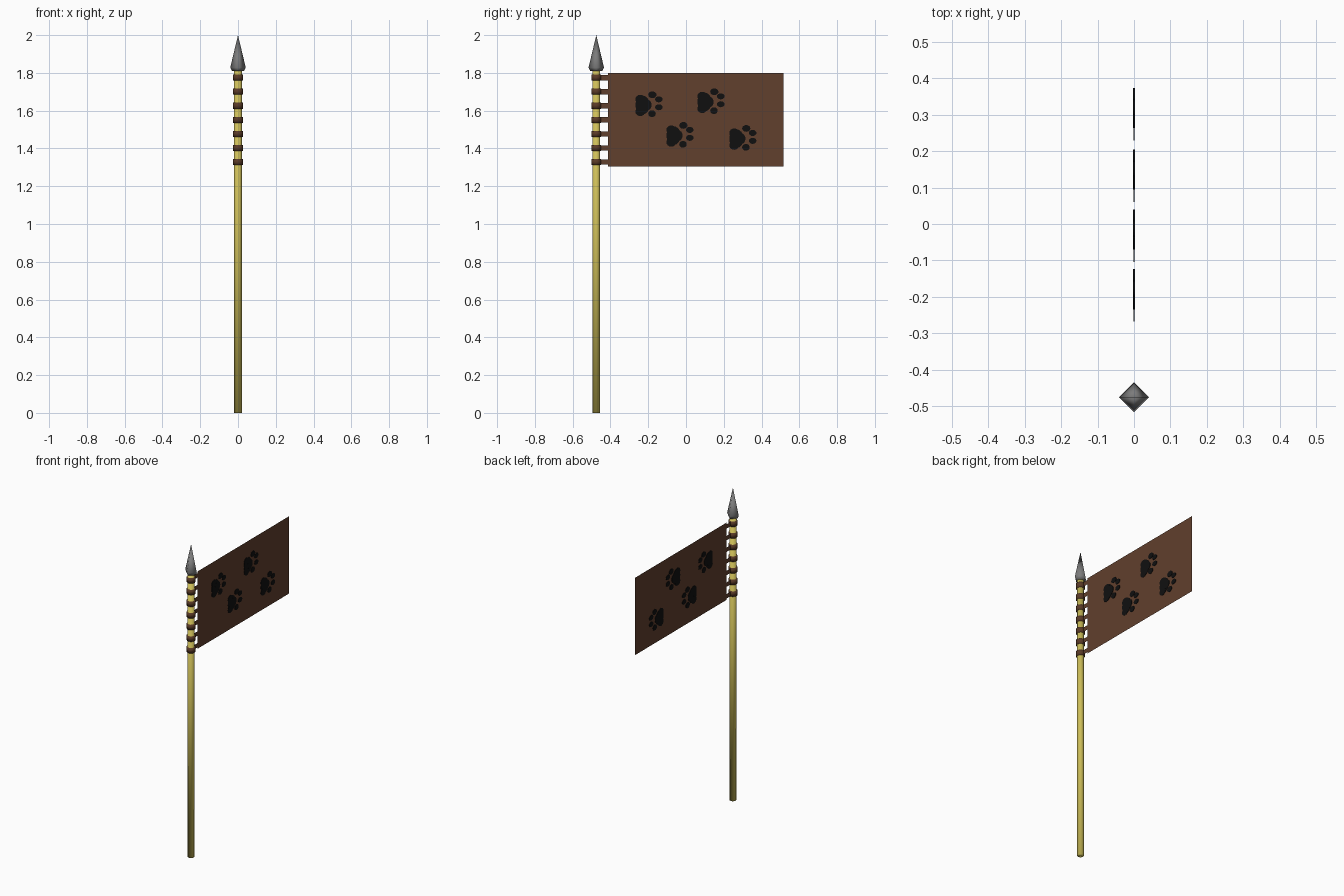
import bpy, bmesh, math
from mathutils import Vector

if "Cube" in bpy.data.objects:
    bpy.data.objects.remove(bpy.data.objects["Cube"])

POLE_Y = -0.475


def material(name, rgb):
    m = bpy.data.materials.new(name)
    m.diffuse_color = (*rgb, 1)
    m.use_nodes = True
    m.node_tree.nodes["Principled BSDF"].inputs["Base Color"].default_value = m.diffuse_color
    return m


WOOD = material("yellow wood", (0.62, 0.52, 0.10))
CLOTH = material("brown cloth", (0.12, 0.05, 0.026))
STRAP = material("dark brown strap", (0.10, 0.042, 0.02))
STEEL = material("grey steel", (0.20, 0.20, 0.20))
BLACK = material("black paint", (0.005, 0.005, 0.005))


def finish(name, bm, mat, smooth=False):
    bmesh.ops.recalc_face_normals(bm, faces=bm.faces[:])
    for f in bm.faces:
        f.smooth = smooth
    me = bpy.data.meshes.new(name)
    bm.to_mesh(me)
    bm.free()
    me.materials.append(mat)
    ob = bpy.data.objects.new(name, me)
    bpy.context.collection.objects.link(ob)
    return ob


def lathe(name, profile, sides, mat, smooth=True):
    """Stack of (radius, z) rings around the pole axis, closed at both ends."""
    bm = bmesh.new()
    rings = []
    for r, z in profile:
        rings.append([bm.verts.new((r * math.cos(math.tau * i / sides),
                                    POLE_Y + r * math.sin(math.tau * i / sides), z))
                      for i in range(sides)])
    for a, b in zip(rings, rings[1:]):
        for i in range(sides):
            j = (i + 1) % sides
            bm.faces.new((a[i], a[j], b[j], b[i]))
    bm.faces.new(rings[0][::-1])
    bm.faces.new(rings[-1])
    bmesh.ops.remove_doubles(bm, verts=bm.verts[:], dist=1e-5)
    return finish(name, bm, mat, smooth)


def sheet(name, y0, y1, z0, z1, mat):
    """Single upright cloth sheet in the plane x = 0, facing +x."""
    bm = bmesh.new()
    f = bm.faces.new([bm.verts.new((0, y, z)) for y, z in
                      ((y0, z0), (y1, z0), (y1, z1), (y0, z1))])
    me = bpy.data.meshes.new(name)
    bm.to_mesh(me)
    bm.free()
    me.materials.append(mat)
    bpy.context.collection.objects.link(bpy.data.objects.new(name, me))


# pole and spear tip
lathe("pole", [(0.02, 0), (0.02, 1.82)], 12, WOOD)
lathe("spear_tip", [(0.032, 1.81), (0.041, 1.828), (0.0, 2.0)], 4, STEEL)

# banner cloth
sheet("banner", -0.412, 0.515, 1.305, 1.80, CLOTH)

# straps wrapped round the pole, with tabs to the cloth
for k in range(7):
    z = 1.775 - k * 0.0745
    lathe("strap_ring", [(0.026, z - 0.016), (0.026, z + 0.016)], 12, STRAP)
    sheet("strap_tab", POLE_Y + 0.02, -0.412, z - 0.014, z + 0.014, CLOTH)

# painted paw prints: (y, z, half width, half height) of pad lobes and toes
LOBES = [(0.0, 0.0, 0.038, 0.050), (-0.012, 0.03, 0.026, 0.024),
         (-0.012, -0.035, 0.026, 0.024), (0.022, 0.0, 0.026, 0.030),
         (0.052, 0.054, 0.022, 0.018), (0.086, 0.030, 0.020, 0.016),
         (0.086, -0.012, 0.020, 0.016), (0.050, -0.046, 0.020, 0.018)]


def paw(y, z):
    bm = bmesh.new()
    for n, (dy, dz, ry, rz) in enumerate(LOBES):
        h = 0.0018 + n * 0.0001
        ends = [[bm.verts.new((x, y + dy + ry * math.cos(math.tau * i / 16),
                               z + dz + rz * math.sin(math.tau * i / 16)))
                 for i in range(16)] for x in (-h, h)]
        bm.faces.new(ends[0])
        bm.faces.new(ends[1])
        for i in range(16):
            j = (i + 1) % 16
            bm.faces.new((ends[0][i], ends[0][j], ends[1][j], ends[1][i]))
    finish("paw_print", bm, BLACK)


for y, z in ((-0.23, 1.63), (0.098, 1.646), (-0.066, 1.468), (0.267, 1.452)):
    paw(y, z)
